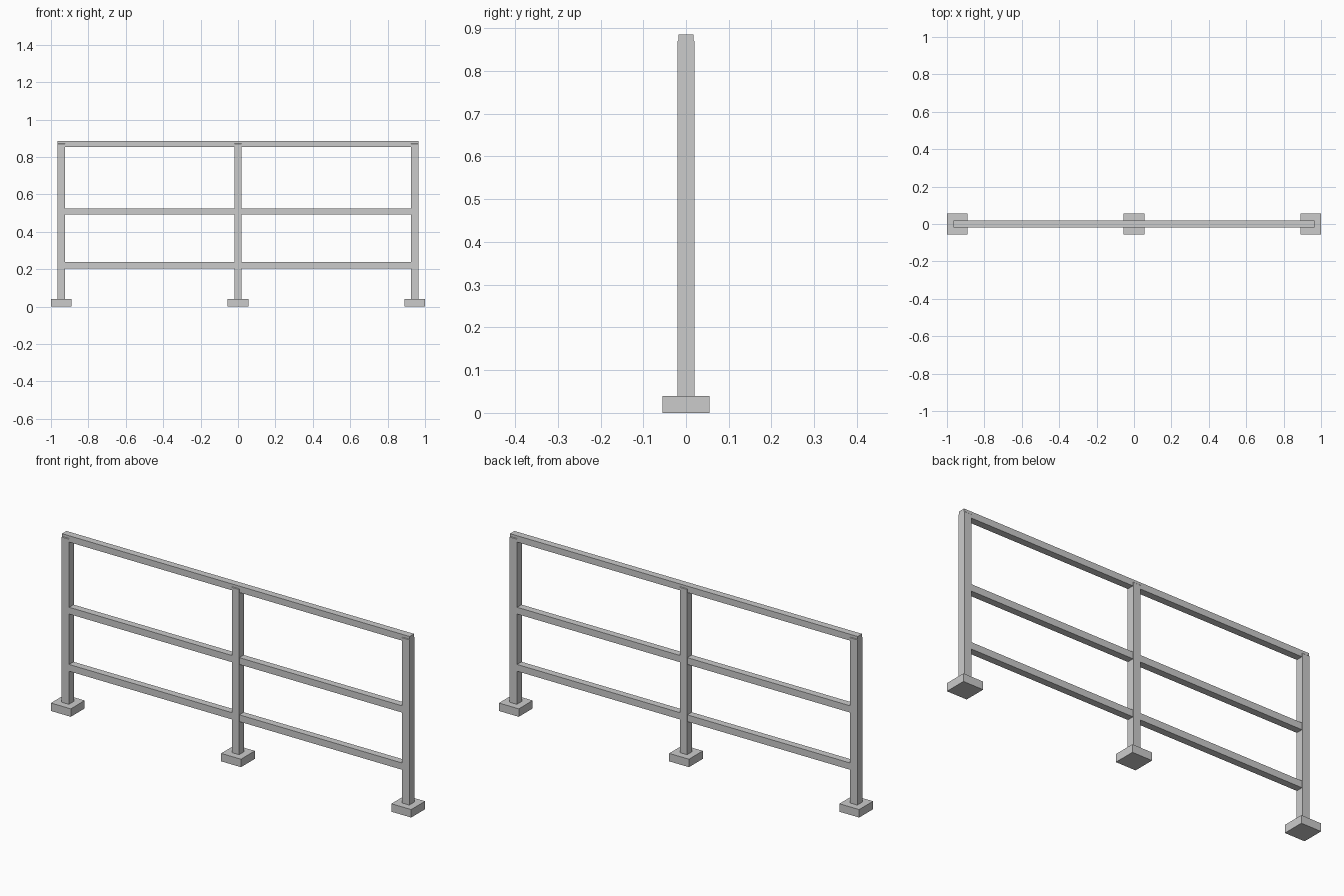
import bpy, bmesh

if "Cube" in bpy.data.objects:
    bpy.data.objects.remove(bpy.data.objects["Cube"])


def box(name, x, y, z):
    """Box from (min, max) pairs."""
    bm = bmesh.new()
    bmesh.ops.create_cube(bm, size=1)
    for v in bm.verts:
        v.co = [r[0] if c < 0 else r[1] for c, r in zip(v.co, (x, y, z))]
    me = bpy.data.meshes.new(name)
    bm.to_mesh(me)
    bm.free()
    ob = bpy.data.objects.new(name, me)
    bpy.context.collection.objects.link(ob)
    return ob


POST_X = 0.945
HALF = 0.02          # post half width
RAIL = 0.0175        # rail half width

for label, x in (("left", -POST_X), ("middle", 0), ("right", POST_X)):
    # foot block
    box(label + "_foot", (x - 0.055, x + 0.055), (-0.055, 0.055), (0, 0.04))
    # post with its top tapered in to the handrail width
    post = box(label + "_post", (x - HALF, x + HALF), (-HALF, HALF), (0.04, 0.875))
    bm = bmesh.new()
    bm.from_mesh(post.data)
    edges = [e for e in bm.edges
             if all(v.co.z > 0.8 for v in e.verts)
             and abs(e.verts[0].co.y - e.verts[1].co.y) < 1e-4]
    bmesh.ops.bevel(bm, geom=edges, offset=0.006, segments=1, affect='EDGES')
    bm.to_mesh(post.data)
    bm.free()

# handrail across the post tops
box("handrail", (-POST_X - HALF, POST_X + HALF), (-RAIL, RAIL), (0.853, 0.885))

# lower rails, one length per bay
for label, z in (("middle", 0.509), ("lower", 0.222)):
    for side, a, b in (("left", -POST_X + HALF, -HALF), ("right", HALF, POST_X - HALF)):
        box(f"{label}_rail_{side}", (a, b), (-RAIL, RAIL), (z - 0.017, z + 0.017))
